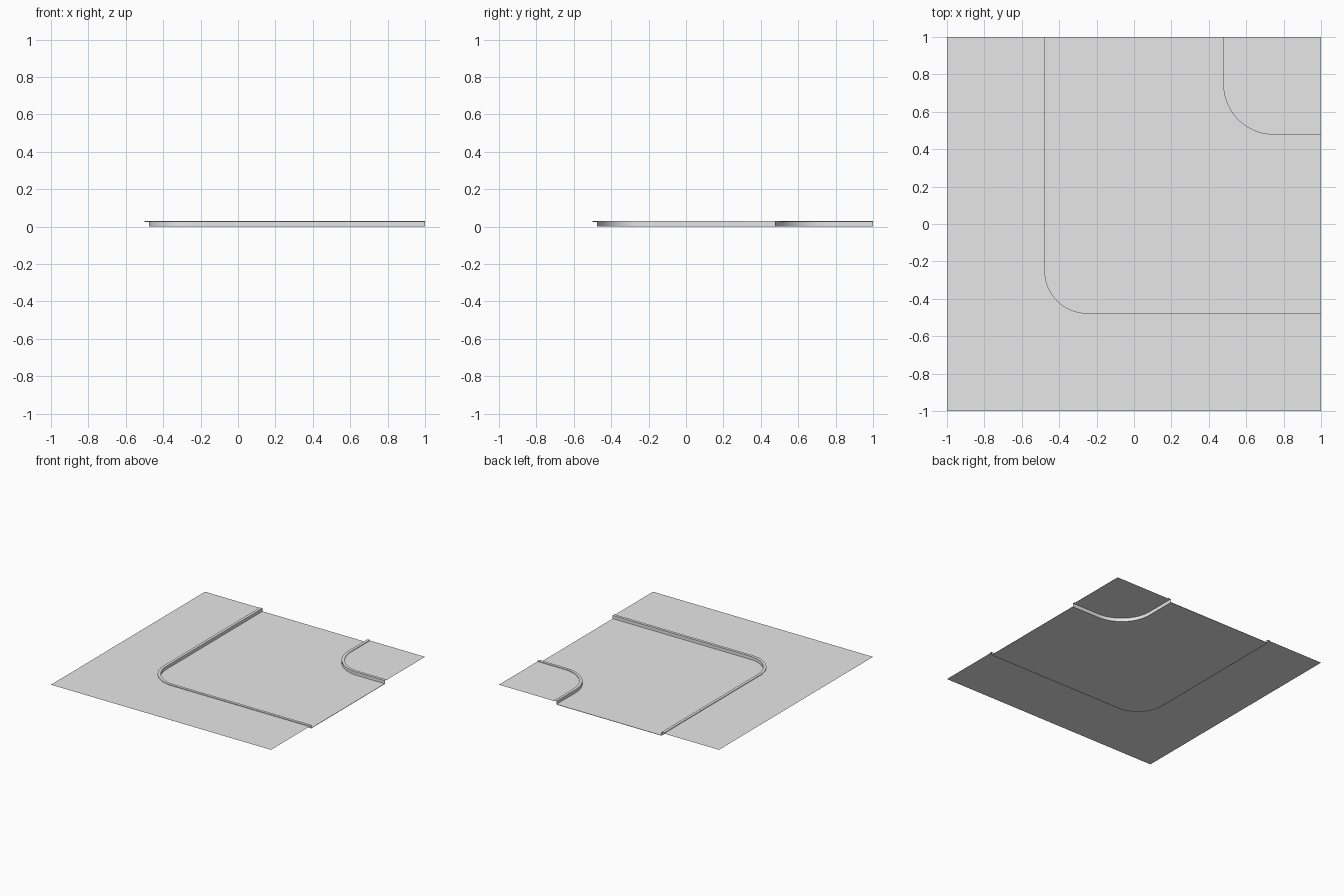
import bpy
import math

cube = bpy.data.objects.get("Cube")
if cube:
    bpy.data.objects.remove(cube, do_unlink=True)

# Main heights and sizes
ROAD_Z, VERGE_Z, KERB_Z = 0.003, 0.024, 0.029
EDGE, KERB_W, SEGMENTS = 0.5, 0.023, 16

grey = bpy.data.materials.new("plain grey")
grey.use_nodes = True
colour = (0.8, 0.8, 0.8, 1)
grey.diffuse_color = colour
grey.node_tree.nodes["Principled BSDF"].inputs["Base Color"].default_value = colour


def make(name, verts, faces):
    mesh = bpy.data.meshes.new(name)
    mesh.from_pydata(verts, [], faces)
    mesh.materials.append(grey)
    obj = bpy.data.objects.new(name, mesh)
    bpy.context.collection.objects.link(obj)
    bpy.ops.object.select_all(action='DESELECT')
    obj.select_set(True)
    bpy.context.view_layer.objects.active = obj
    bpy.ops.object.shade_smooth_by_angle(angle=math.radians(30))
    return obj


def bend(edge, centre):
    """Line from the back border, round the corner, to the +x border."""
    radius = centre - edge
    pts = [(edge, 1)]
    for i in range(SEGMENTS + 1):
        a = math.pi * (1 + 0.5 * i / SEGMENTS)
        pts.append((centre + radius * math.cos(a), centre + radius * math.sin(a)))
    return pts + [(1, edge)]


def sheet(name, outline, z):
    make(name, [(x, y, z) for x, y in outline], [list(range(len(outline)))])


def kerb(name, back, wall, flip):
    """Low back face, flat top and tall face down to the road."""
    rows = [(back, VERGE_Z), (back, KERB_Z), (wall, KERB_Z), (wall, 0)]
    verts, n = [], len(back)
    for line, z in rows:
        verts += [(x, y, z) for x, y in line]
    faces = []
    for r in range(len(rows) - 1):
        for i in range(n - 1):
            a = r * n + i
            quad = [a, a + 1, a + n + 1, a + n]
            faces.append(quad[::-1] if flip else quad)
    make(name, verts, faces)


# Kerb lines of the wide outer bend and the tight inner bend
outer_back = bend(-EDGE, -EDGE / 2)
outer_wall = bend(-EDGE + KERB_W, -EDGE / 2)
inner_back = bend(EDGE, EDGE * 1.5)
inner_wall = bend(EDGE - KERB_W, EDGE * 1.5)

# Flat surfaces
sheet("road", outer_wall + inner_wall[::-1], ROAD_Z)
sheet("outer_verge", (outer_back + [(1, -1), (-1, -1), (-1, 1)])[::-1], VERGE_Z)
sheet("inner_verge", inner_back + [(1, 1)], VERGE_Z)

# Raised kerbs
kerb("outer_kerb", outer_back, outer_wall, False)
kerb("inner_kerb", inner_back, inner_wall, True)

# Thin lips along the two open ends of the road
w = EDGE - KERB_W
for name, p, q in (("side_lip", (1, -w), (1, w)), ("back_lip", (w, 1), (-w, 1))):
    make(name, [(*p, 0), (*q, 0), (*q, ROAD_Z), (*p, ROAD_Z)], [(0, 1, 2, 3)])
